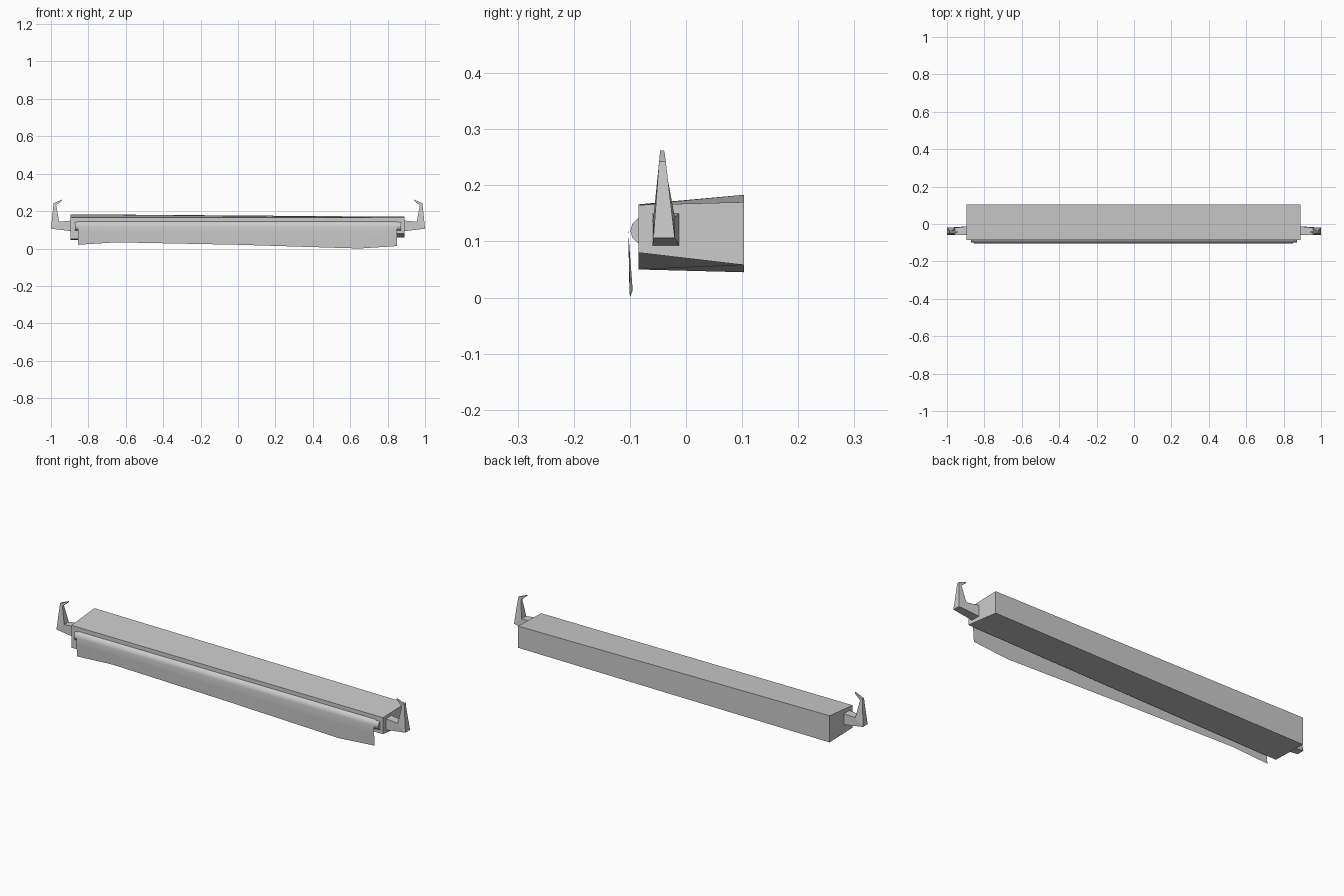
import bpy, bmesh, math
from mathutils import Matrix

if "Cube" in bpy.data.objects:
    bpy.data.objects.remove(bpy.data.objects["Cube"])


def make(name, verts, faces, smooth=False):
    me = bpy.data.meshes.new(name)
    me.from_pydata(verts, [], faces)
    bm = bmesh.new()
    bm.from_mesh(me)
    bmesh.ops.recalc_face_normals(bm, faces=bm.faces)
    bm.to_mesh(me)
    bm.free()
    ob = bpy.data.objects.new(name, me)
    bpy.context.collection.objects.link(ob)
    if smooth:
        bpy.context.view_layer.objects.active = ob
        ob.select_set(True)
        bpy.ops.object.shade_smooth_by_angle(angle=math.radians(45))
        ob.select_set(False)
    return ob


def loft(name, rings, closed=True, caps=True, smooth=False):
    n = len(rings[0])
    verts = [p for r in rings for p in r]
    faces = []
    for i in range(len(rings) - 1):
        for j in range(n if closed else n - 1):
            k = (j + 1) % n
            faces.append((i*n + j, i*n + k, (i+1)*n + k, (i+1)*n + j))
    if caps and closed:
        faces += [tuple(range(n)), tuple(range(len(verts) - n, len(verts)))]
    return make(name, verts, faces, smooth)


# Thin, slightly warped casing: open at the front and the back
casing = loft("casing", [
    [(-.895, -.085, .05), (-.895, .103, .045), (-.895, .103, .183), (-.895, -.085, .166)],
    [(.89, -.085, .08), (.89, .103, .058), (.89, .103, .17), (.89, -.085, .165)],
])

# Roll of cloth and its axle
CY, CZ = -.074, .119


def cylinder(name, r, half, sides):
    bm = bmesh.new()
    bmesh.ops.create_cone(bm, cap_ends=True, cap_tris=True, segments=sides,
                          radius1=r, radius2=r, depth=half * 2)
    bm.transform(Matrix.Translation((0, CY, CZ)) @ Matrix.Rotation(math.pi / 2, 4, 'Y'))
    me = bpy.data.meshes.new(name)
    bm.to_mesh(me)
    bm.free()
    ob = bpy.data.objects.new(name, me)
    bpy.context.collection.objects.link(ob)
    bpy.context.view_layer.objects.active = ob
    ob.select_set(True)
    bpy.ops.object.shade_smooth_by_angle(angle=math.radians(50))
    ob.select_set(False)


cylinder("roller", .025, .872, 12)
cylinder("axle", .009, .89, 8)

# Hanging sheet: wraps round the roll, then drops with an uneven hem
hem = [(-.855, .02, -.096), (-.65, .033, -.098), (0, .02, -.101), (.65, 0, -.1), (.85, .013, -.095)]
strips = []
for x, z, y in hem:
    strip = []
    for i in range(15):
        a = math.radians(-150 + i * 330 / 14)
        r = .027 + .002 * i / 14
        strip.append((x, CY + r * math.cos(a), CZ + r * math.sin(a)))
    for t in (.4, 1):
        strip.append((x, -.103 + (y + .103) * t, CZ + (z - CZ) * t))
    strips.append(strip)
loft("hanging_sheet", strips, closed=False, smooth=True)

# Hooked brackets: tapered arm, upright and inward tip, at both ends
for side, name in ((1, "right_hook"), (-1, "left_hook")):
    # outer x,z / inner x,z / front y, back y
    sections = [
        (.885, .092, .885, .15, -.06, -.012),
        (1.0, .106, .956, .143, -.058, -.02),
        (.986, .242, .972, .23, -.048, -.036),
        (.94, .262, .942, .256, -.046, -.039),
    ]
    loft(name, [[(side*a, f, b), (side*a, k, b), (side*c, k, d), (side*c, f, d)]
                for a, b, c, d, f, k in sections])
